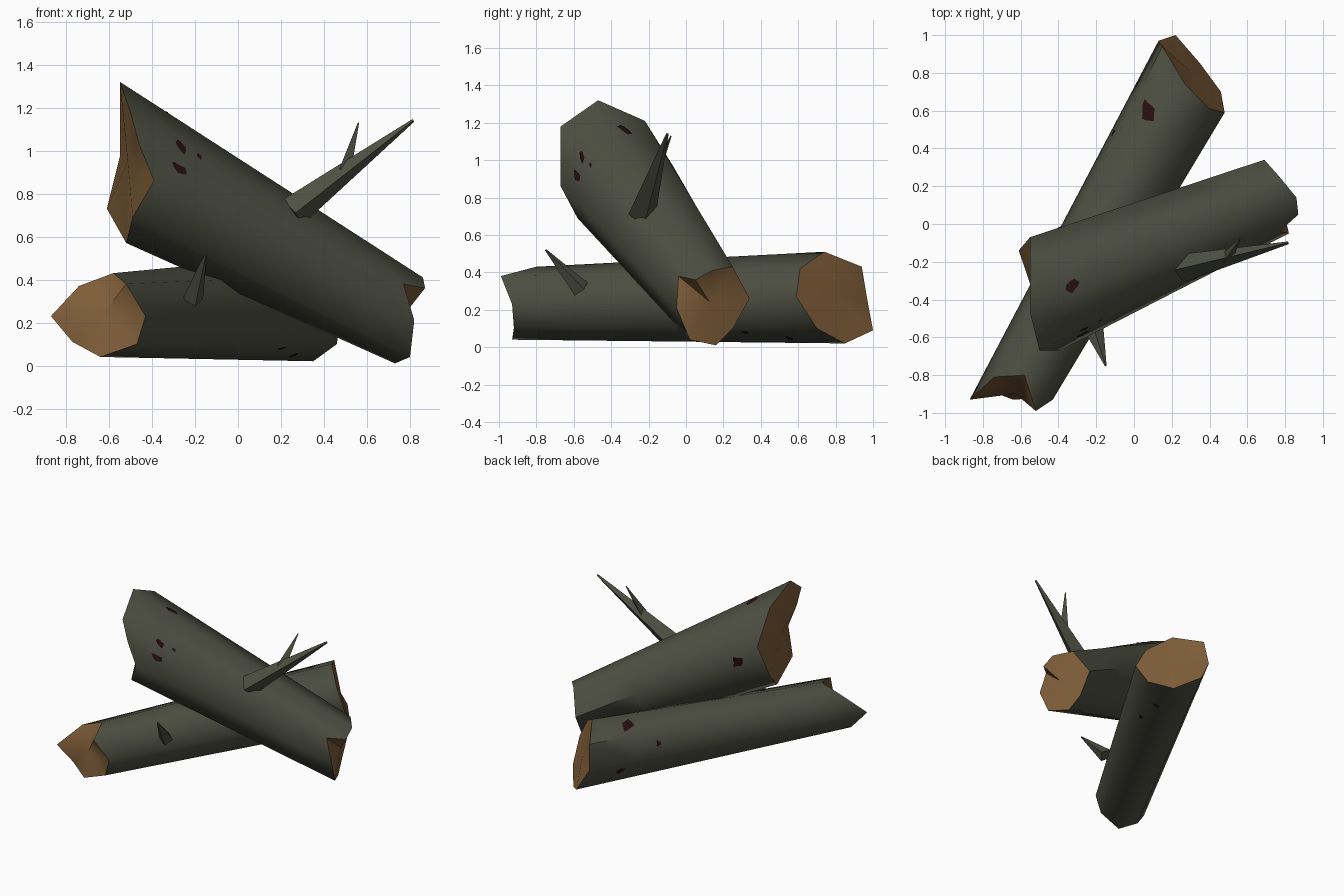
import bpy
import bmesh
import math
import random
from mathutils import Vector

random.seed(4)
if "Cube" in bpy.data.objects:
    bpy.data.objects.remove(bpy.data.objects["Cube"], do_unlink=True)


def material(name, colour):
    mat = bpy.data.materials.new(name)
    mat.use_nodes = True
    mat.diffuse_color = (*colour, 1)
    mat.node_tree.nodes["Principled BSDF"].inputs["Base Color"].default_value = (*colour, 1)
    return mat


bark = material("mossy bark", (0.075, 0.08, 0.055))
wood = material("cut wood", (0.21, 0.11, 0.04))
rot = material("dark rot", (0.02, 0.005, 0.005))


def finish(name, bm, materials, smooth_angle=None):
    mesh = bpy.data.meshes.new(name)
    bm.to_mesh(mesh)
    bm.free()
    for mat in materials:
        mesh.materials.append(mat)
    obj = bpy.data.objects.new(name, mesh)
    bpy.context.collection.objects.link(obj)
    if smooth_angle:
        bpy.ops.object.select_all(action="DESELECT")
        obj.select_set(True)
        bpy.context.view_layer.objects.active = obj
        bpy.ops.object.shade_smooth_by_angle(angle=math.radians(smooth_angle))
    return obj


def middle(points):
    return sum(points, Vector()) / len(points)


def make_log(name, start, end, segments=6):
    """Loft a trunk between two jagged rims and close it with wooden caps."""
    bm = bmesh.new()
    count = len(start)
    rings = [[bm.verts.new(a.lerp(b, k / segments)) for a, b in zip(start, end)]
             for k in range(segments + 1)]
    for low, high in zip(rings, rings[1:]):
        for i in range(count):
            j = (i + 1) % count
            bm.faces.new((low[i], low[j], high[j], high[i]))
    for ring in (rings[0], rings[-1]):
        hub = bm.verts.new(middle([v.co for v in ring]))
        for i in range(count):
            bm.faces.new((hub, ring[i], ring[(i + 1) % count])).material_index = 1
    bmesh.ops.recalc_face_normals(bm, faces=bm.faces)
    return finish(name, bm, [bark, wood], 55)


def blotch(name, a, b, c, d, u, v, size, centre):
    """Thin irregular plate lying on the patch a-b (near) to d-c (far)."""
    def on_patch(s, t):
        return a.lerp(d, s).lerp(b.lerp(c, s), t)
    along = max((d - a).length, 0.1)
    across = max((on_patch(u, 1) - on_patch(u, 0)).length, 0.1)
    spot = on_patch(u, v)
    normal = (on_patch(u + 0.01, v) - spot).cross(on_patch(u, v + 0.01) - spot).normalized()
    if normal.dot(spot - centre) < 0:
        normal.negate()
    bm = bmesh.new()
    verts = []
    for k in range(11):
        angle = math.tau * k / 11
        r = size * random.uniform(0.55, 1.15)
        s = min(max(u + r * math.cos(angle) / along, 0), 1)
        t = min(max(v + r * math.sin(angle) / across, 0), 1)
        verts.append(bm.verts.new(on_patch(s, t) + normal * 0.005))
    face = bm.faces.new(verts)
    face.normal_update()
    if face.normal.dot(normal) < 0:
        face.normal_flip()
    bmesh.ops.triangulate(bm, faces=[face])
    finish(name, bm, [rot])


def spot_log(name, start, end, spots):
    centre_a, centre_b = middle(start), middle(end)
    for n, (i, u, v, size) in enumerate(spots):
        j = (i + 1) % len(start)
        blotch(f"{name}_{n + 1}", start[i], start[j], end[j], end[i],
               u, v, size, centre_a.lerp(centre_b, u))


def spike(name, base, tip, width, sides=4):
    """Tapered broken branch."""
    base, tip = Vector(base), Vector(tip)
    axis = tip - base
    bm = bmesh.new()
    bmesh.ops.create_cone(bm, cap_ends=True, segments=sides, radius1=width,
                          radius2=width * 0.1, depth=axis.length)
    bmesh.ops.transform(bm, matrix=axis.to_track_quat("Z", "Y").to_matrix().to_4x4(),
                        verts=bm.verts)
    bmesh.ops.translate(bm, vec=(base + tip) / 2, verts=bm.verts)
    finish(name, bm, [bark])


def points(*rows):
    return [Vector(row) for row in rows]


# Leaning log: raised rim, then the rim on the ground
lean_start = points((-.55, -.47, 1.32), (-.5, -.67, 1.18), (-.46, -.67, 1.03),
                    (-.39, -.67, .86), (-.49, -.58, .69), (-.52, -.35, .57),
                    (-.61, -.14, .73), (-.55, -.07, .97), (-.55, -.22, 1.21))
lean_end = points((.86, .14, .41), (.87, .05, .36), (.77, -.04, .38),
                  (.82, -.05, .21), (.8, .02, .04), (.73, .16, .01),
                  (.7, .25, .1), (.69, .34, .26), (.77, .25, .43))
make_log("leaning_log", lean_start, lean_end)

# Lying log: front rim, then back rim
lying_start = points((-.87, -.93, .23), (-.74, -.81, .37), (-.58, -.8, .43),
                     (-.52, -.99, .38), (-.43, -.93, .23), (-.47, -.92, .1),
                     (-.64, -.93, .04), (-.77, -.88, .11))
lying_end = points((.13, .97, .25), (.15, .94, .43), (.27, .74, .51),
                   (.4, .61, .42), (.48, .59, .27), (.46, .7, .1),
                   (.35, .85, .02), (.22, 1, .09))
make_log("lying_log", lying_start, lying_end)

# Rot blotches: side, distance along, position across, radius
spot_log("leaning_log_rot", lean_start, lean_end,
         [(1, .17, .25, .035), (2, .15, .1, .045), (1, .23, .15, .015),
          (8, .16, .8, .04), (6, .12, .8, .05)])
spot_log("lying_log_rot", lying_start, lying_end,
         [(1, .85, .5, .06), (0, .74, .5, .025), (7, .87, .6, .03),
          (5, .75, .2, .025), (5, .86, .6, .03)])

# Broken branches
spike("long_branch", (.25, -.235, .71), (.815, -.1, 1.14), .075)
spike("forked_twig", (.49, -.18, .9), (.56, -.08, 1.13), .035, 3)
spike("short_branch", (-.21, -.56, .31), (-.15, -.75, .52), .05)
